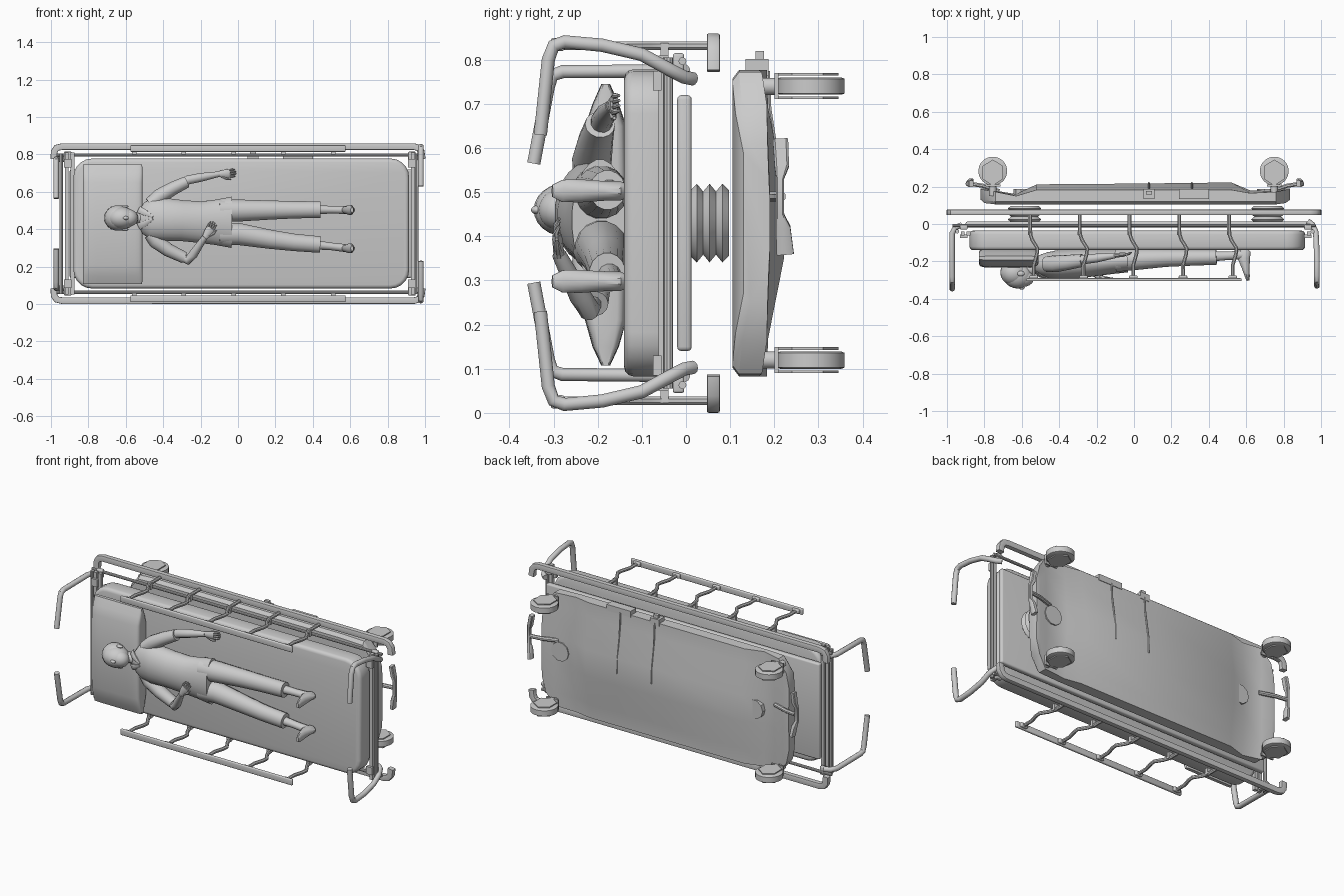
import bpy, bmesh, math
from mathutils import Vector, Matrix

MID = 0.43  # symmetry height: the stretcher lies on its side
X, Y, Z = Vector((1, 0, 0)), Vector((0, 1, 0)), Vector((0, 0, 1))


def finish(name, bm, mirror=False):
    bmesh.ops.recalc_face_normals(bm, faces=bm.faces[:])
    bmesh.ops.translate(bm, verts=bm.verts[:], vec=(0, 0, -MID))
    me = bpy.data.meshes.new(name)
    bm.to_mesh(me)
    bm.free()
    ob = bpy.data.objects.new(name, me)
    ob.location.z = MID
    bpy.context.collection.objects.link(ob)
    if mirror:
        m = ob.modifiers.new("mirror", 'MIRROR')
        m.use_axis = (False, False, True)
    return ob


def skin(name, rings, mirror=False):
    bm = bmesh.new()
    rows = [[bm.verts.new(p) for p in r] for r in rings]
    n = len(rows[0])
    for r, s in zip(rows, rows[1:]):
        for i in range(n):
            bm.faces.new((r[i], r[(i + 1) % n], s[(i + 1) % n], s[i]))
    bm.faces.new(rows[0][::-1])
    bm.faces.new(rows[-1])
    return finish(name, bm, mirror)


def loft(name, pts, hint=Y, n=12, p=1.0, mirror=False):
    """Sweep (x, y, z, a, b): b is the half size along hint, a across it."""
    c = [Vector(q[:3]) for q in pts]
    rings = []
    for i, q in enumerate(pts):
        t = Vector()
        if i:
            t += (c[i] - c[i - 1]).normalized()
        if i < len(c) - 1:
            t += (c[i + 1] - c[i]).normalized()
        t.normalize()
        v = (hint - t * hint.dot(t)).normalized()
        u = v.cross(t)
        ring = []
        for k in range(n):
            w = 2 * math.pi * (k + 0.5) / n
            cs, sn = math.cos(w), math.sin(w)
            ring.append(c[i] + u * q[3] * math.copysign(abs(cs) ** p, cs)
                        + v * q[4] * math.copysign(abs(sn) ** p, sn))
        rings.append(ring)
    return skin(name, rings, mirror)


def tube(name, path, r, hint=Y, n=10, mirror=False):
    return loft(name, [(*q, r, r) for q in path], hint, n, 1, mirror)


def box(name, x0, x1, y0, y1, z0, z1, corner=0, bev=0, mirror=False):
    bm = bmesh.new()
    bmesh.ops.create_cube(bm, size=1)
    for v in bm.verts:
        v.co = Vector(((x0 + x1) / 2 + v.co.x * (x1 - x0), (y0 + y1) / 2 + v.co.y * (y1 - y0),
                       (z0 + z1) / 2 + v.co.z * (z1 - z0)))
    if corner:
        es = [e for e in bm.edges if abs((e.verts[0].co - e.verts[1].co).normalized().y) > .9]
        bmesh.ops.bevel(bm, geom=es, offset=corner, segments=5, profile=.5, affect='EDGES')
    if bev:
        es = [e for e in bm.edges if e.calc_face_angle(0) > 1]
        bmesh.ops.bevel(bm, geom=es, offset=bev, segments=3, profile=.5, affect='EDGES')
    return finish(name, bm, mirror)


def ball(name, c, r):
    bm = bmesh.new()
    bmesh.ops.create_uvsphere(bm, u_segments=20, v_segments=12, radius=1)
    bmesh.ops.transform(bm, verts=bm.verts[:], matrix=Matrix.Translation(c) @ Matrix.Diagonal((*r, 1)))
    return finish(name, bm)


# mattress, pillow and deck
box("mattress", -.88, .915, -.14, -.035, .083, .778, corner=.1, bev=.02)
loft("pillow", [(-.67, -.182, z, a, b) for z, a, b in
     [(.107, .158, .01), (.15, .16, .03), (.21, .16, .047), (.43, .16, .052),
      (.65, .16, .047), (.70, .16, .03), (.745, .158, .01)]], Y, 24, .3)
box("deck_tray", -.9, .93, -.02, .013, .14, .72, bev=.01)
tube("deck_side_tube", [(-.97, -.008, .797), (.97, -.008, .797)], .009, mirror=True)
for x in (-.915, -.885, .935):
    box("deck_end_bar", x - .01, x + .01, -.062, -.04, .05, .81)
for x in (-.945, .955):
    tube("deck_end_tube", [(x, -.04, .055), (x, -.04, .805)], .011)
for x in (-.91, .93):
    box("corner_post", x - .02, x + .02, -.075, -.055, .73, .775, mirror=True)
    box("corner_bracket", x - .02, x + .02, -.03, -.004, .765, .815, bev=.006, mirror=True)

# bumper rails around both long sides
loft("bumper", [(x, .062, z, .018, .015) for x, z in
     [(-.985, .775), (-.983, .815), (-.97, .835), (-.94, .842), (.94, .842), (.965, .835),
      (.98, .815), (.985, .775)]], Y, 12, .25, mirror=True)

# folding side rails
box("side_rail_bar", -.575, .575, -.306, -.290, .814, .85, bev=.005, mirror=True)
for i in range(5):
    x = -.556 + .266 * i
    tube("side_rail_support", [(x, .06, .832), (x, -.05, .832), (x + .012, -.085, .832),
         (x + .04, -.13, .832), (x + .037, -.16, .832), (x + .02, -.22, .832), (x + .02, -.30, .832)],
         .0105, Z, 8, True)
    box("rail_foot", x - .003, x + .043, -.295, -.275, .82, .845, bev=.006, mirror=True)
    box("rail_pivot", x - .012, x + .012, -.058, -.04, .80, .838, mirror=True)

# push handles at both ends
tube("foot_push_handle", [(.93, .015, .757), (.955, -.005, .761), (.972, -.045, .782), (.975, -.10, .812),
     (.978, -.19, .833), (.978, -.275, .841), (.978, -.30, .832), (.978, -.312, .80),
     (.978, -.33, .63)], .0155, X, 12, True)
tube("head_push_handle", [(-.92, -.005, .775), (-.955, -.018, .775), (-.972, -.05, .775),
     (-.972, -.28, .773), (-.972, -.302, .765), (-.972, -.312, .74), (-.972, -.345, .565)], .0155, X, 12, True)

# lift columns with bellows
for x in (-.585, .715):
    loft("bellows", [(x, .01 + .0145 * i, MID, r, r) for i, r in
                     enumerate((.075, .09, .072, .09, .072, .09, .075))], X, 24)

# base hull: sections across the length
secs = []
for x, z0, lo, edge, belly in [(-.82, .25, .13, .185, .19), (-.80, .16, .112, .183, .19), (-.74, .088, .105, .172, .178),
                               (-.63, .083, .105, .15, .16), (-.52, .083, .105, .183, .212),
                               (.0, .083, .105, .183, .216), (.52, .083, .105, .183, .222),
                               (.62, .083, .105, .165, .18), (.76, .088, .105, .172, .178),
                               (.81, .16, .112, .183, .19), (.835, .25, .13, .185, .19)]:
    half = [(lo, z0 + .02), (lo + .015, z0), (edge, z0), (edge + .003, z0 + .085), (belly, max(z0 + .12, .35))]
    secs.append([Vector((x, y, z)) for y, z in half + [(y, 2 * MID - z) for y, z in half[::-1]]])
skin("base_hull", secs)
for x in (-.585, .715):
    loft("column_cap", [(x, .15, MID, .058, .058), (x, .186, MID, .058, .058)], X, 10)

# side lever boxes and rods under the base
box("lever_box", .24, .40, .135, .187, .765, .802)
box("brake_box", .05, .11, .135, .187, .76, .80)
box("brake_tab", .065, .095, .158, .177, .775, .82)
for x in (.08, .31):
    tube("control_rod", [(x, .219, .42), (x, .217, .51), (x, .189, .69), (x, .186, .775)], .005, X, 6)

# castor wheels
for x in (-.755, .75):
    loft("castor_tyre", [(x, .283, z, r, r) for z, r in
         [(.721, .07), (.724, .077), (.757, .077), (.760, .07)]], X, 28, mirror=True)
    for z in (.714, .767):
        loft("castor_fork_plate", [(x, .275, z + s, .062, .07) for s in (-.003, .003)], Y, 6, mirror=True)
    box("castor_fork_bridge", x - .04, x + .04, .2, .21, .711, .77, mirror=True)
    tube("castor_stem", [(x, .15, .74), (x, .205, .74)], .02, X, 12, True)

# bow-tie foot pedals on bent arms
for s, x in ((-1, -.88), (1, .89)):
    tube("pedal_arm", [(x - s * .16, .175, MID + .06), (x - s * .07, .205, MID + .06), (x, .215, MID + .06)], .012, Y, 8)
    loft("foot_pedal", [(x + s * .01 * k, y, z, a, b) for k, y, z, a, b in
         [(-1, .214, .62, .012, .018), (0, .217, .56, .013, .017), (1, .213, .53, .010, .009), (1, .213, .45, .010, .009),
          (0, .220, .42, .013, .017), (-1, .225, .36, .012, .02)]], Y, 8, .4)

# patient: head
ball("head", (-.622, -.275, .46), (.078, .07, .06))
ball("jaw", (-.588, -.287, .46), (.054, .048, .047))
ball("hair", (-.642, -.260, .46), (.073, .07, .068))
ball("nose", (-.60, -.338, .46), (.016, .013, .010))
for z in (.398, .522):
    ball("ear", (-.605, -.265, z), (.02, .014, .008))
loft("neck", [(-.58, -.25, .46, .033, .036), (-.53, -.235, .46, .03, .034), (-.47, -.22, .458, .05, .045)])

# patient: shirt with collar and hem
loft("shirt", [(x, y, z, a, b) for x, y, z, a, b in
     [(-.53, -.225, .46, .042, .04), (-.505, -.222, .459, .085, .055), (-.465, -.22, .457, .112, .068),
      (-.40, -.218, .453, .116, .08), (-.30, -.212, .446, .110, .08), (-.20, -.205, .438, .112, .073),
      (-.12, -.20, .437, .122, .068), (-.035, -.195, .437, .138, .064)]], Y, 24)
for s in (-1, 1):
    loft("collar", [(-.53, -.255, .46 + s * .045, .02, .006), (-.50, -.278, .46 + s * .03, .018, .008),
                    (-.455, -.290, .46 + s * .006, .006, .006)], Y, 8)

# patient: legs and feet
for z0, z1, z2 in ((.50, .505, .503), (.375, .318, .298)):
    loft("trouser_leg", [(-.10, -.195, z0, .062, .062), (0, -.19, z0, .06, .058),
         (.17, -.182, z0 * .5 + z1 * .5, .052, .048), (.30, -.18, z0 * .2 + z1 * .8, .047, .044),
         (.44, -.178, z1, .045, .041)], Y, 16)
    loft("ankle", [(.40, -.175, z1, .026, .028), (.50, -.17, (z1 + z2) / 2, .021, .023), (.585, -.165, z2, .022, .025)], Y, 12)
    loft("foot", [(.588, -.135, z2, .016, .02), (.592, -.15, z2, .023, .032), (.588, -.185, z2, .023, .034),
                  (.598, -.24, z2, .027, .02), (.606, -.28, z2, .026, .014), (.61, -.303, z2, .014, .008)], X, 12)


# patient: arms and hands
def hand(wrist, d, flat):
    w, d = Vector(wrist), Vector(d).normalized()
    flat = (flat - d * flat.dot(d)).normalized()
    side = flat.cross(d)
    loft("palm", [(*(w + d * t), a, b) for t, a, b in
                  [(-.01, .015, .013), (.015, .02, .012), (.04, .024, .012), (.056, .022, .009)]], flat, 10)
    for k in range(4):
        o = (k - 1.5)
        length = .045 - .006 * abs(o)
        a = w + d * .048 + side * o * .0115
        b = a + d * length * .6 + side * o * .001
        c = a + d * length + flat * .008
        loft("finger", [(*a, .0065, .0065), (*b, .006, .006), (*c, .0035, .0035)], flat, 6)
    a = w + d * .012 + side * .014
    loft("thumb", [(*a, .008, .008), (*(a + d * .025 + side * .016), .007, .007),
                   (*(a + d * .048 + side * .018), .004, .004)], flat, 6)


loft("left_sleeve", [(-.47, -.215, .535, .036, .042), (-.42, -.213, .575, .042, .045), (-.35, -.205, .617, .037, .04),
                     (-.275, -.195, .653, .032, .034)], Y, 14)
loft("left_forearm", [(-.32, -.195, .635, .024, .024), (-.265, -.19, .664, .025, .025), (-.20, -.182, .677, .024, .024),
                      (-.10, -.168, .695, .015, .015)], Y, 12)
hand((-.10, -.168, .695), (1, .1, .08), Y)
loft("right_sleeve", [(-.47, -.215, .375, .036, .042), (-.44, -.213, .338, .042, .045), (-.375, -.21, .29, .037, .04),
                      (-.285, -.21, .247, .032, .034)], Y, 14)
loft("right_forearm", [(-.32, -.21, .262, .024, .024), (-.268, -.22, .235, .026, .026), (-.24, -.24, .265, .025, .025),
                       (-.175, -.288, .36, .016, .016)], Y, 12)
hand((-.175, -.288, .36), (.05, -.008, .08), Y)

# smooth shading with sharp edges kept
for ob in bpy.context.scene.objects:
    ob.select_set(True)
    bpy.context.view_layer.objects.active = ob
bpy.ops.object.shade_smooth_by_angle(angle=math.radians(35))
